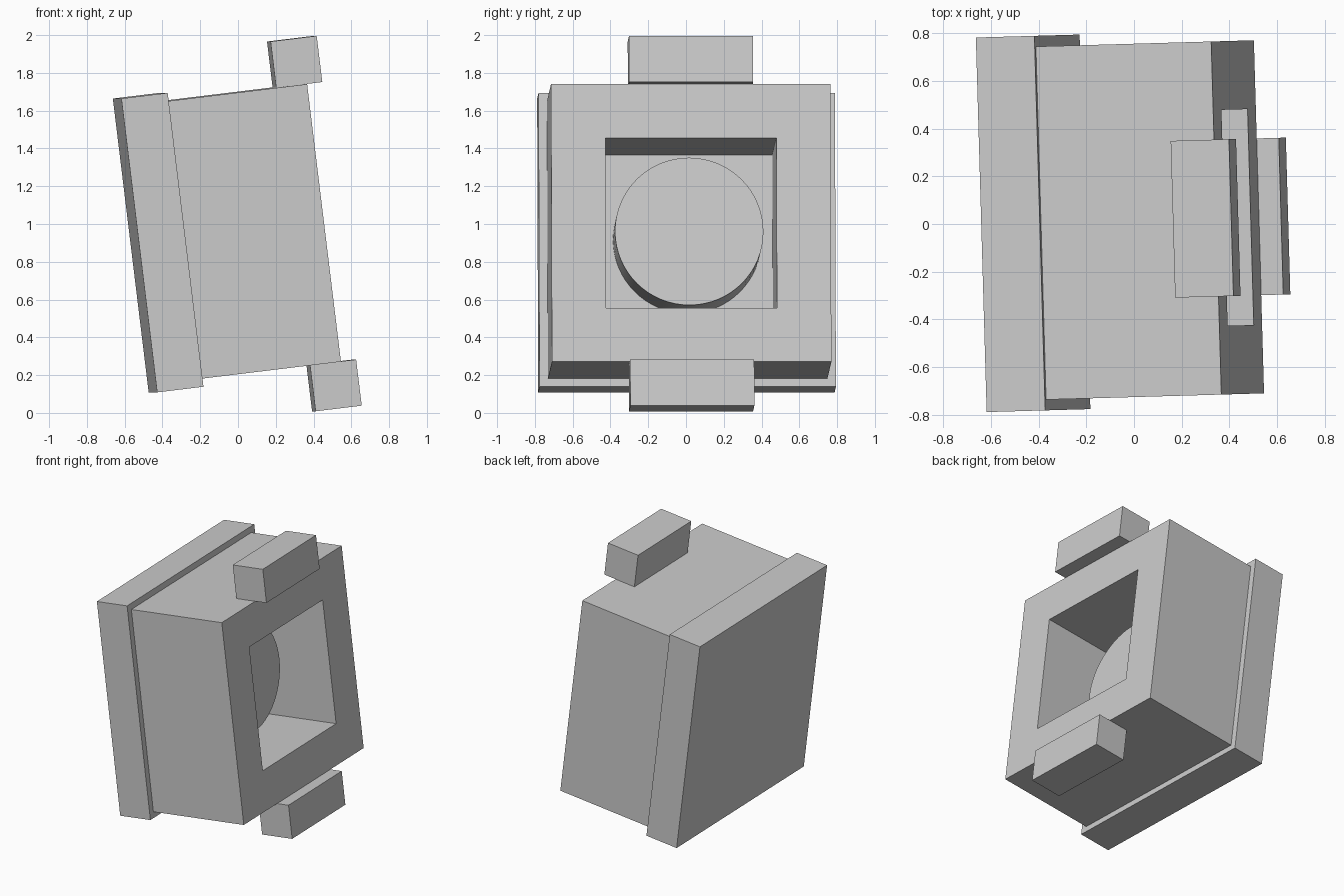
import bpy
import bmesh
from math import radians
from mathutils import Matrix, Vector, Euler

old = bpy.data.objects.get("Cube")
if old:
    bpy.data.objects.remove(old, do_unlink=True)

# One plain grey for the whole model
grey = bpy.data.materials.new("light_grey")
grey.use_nodes = True
colour = (0.6, 0.6, 0.6, 1)
grey.diffuse_color = colour
grey.node_tree.nodes["Principled BSDF"].inputs["Base Color"].default_value = colour

# Parts are built upright along local x, then leaned back and turned slightly
LEAN = (Matrix.Translation((0.067, 0.017, 0.961))
        @ Euler((0, radians(-6.95), radians(1.65))).to_matrix().to_4x4())

HALF_DEPTH = 0.37      # half the housing depth
HALF_SIZE = 0.74       # half the housing height and width
HALF_HOLE = 0.4525     # half the square opening
PLATE = 0.247          # back plate thickness
TAB = 0.246            # tab thickness


def add_part(name, bm):
    bmesh.ops.recalc_face_normals(bm, faces=bm.faces)
    mesh = bpy.data.meshes.new(name)
    bm.to_mesh(mesh)
    bm.free()
    mesh.materials.append(grey)
    ob = bpy.data.objects.new(name, mesh)
    ob.matrix_world = LEAN
    bpy.context.collection.objects.link(ob)
    return ob


def add_box(name, centre, size):
    bm = bmesh.new()
    bmesh.ops.create_cube(bm, size=1)
    bmesh.ops.scale(bm, vec=size, verts=bm.verts)
    bmesh.ops.translate(bm, vec=centre, verts=bm.verts)
    return add_part(name, bm)


# Back plate
add_box("back_plate", (-HALF_DEPTH - PLATE / 2, 0, 0), (PLATE, 1.57, 1.567))

# Housing: square tube, four square rings joined in a loop
bm = bmesh.new()
rings = []
for x, r in ((-HALF_DEPTH, HALF_SIZE), (HALF_DEPTH, HALF_SIZE),
             (HALF_DEPTH, HALF_HOLE), (-HALF_DEPTH, HALF_HOLE)):
    rings.append([bm.verts.new((x, y * r, z * r))
                  for y, z in ((-1, -1), (1, -1), (1, 1), (-1, 1))])
for i, ring in enumerate(rings):
    following = rings[(i + 1) % 4]
    for j in range(4):
        k = (j + 1) % 4
        bm.faces.new((ring[j], ring[k], following[k], following[j]))
add_part("housing", bm)

# Round plug standing on the plate inside the opening
bm = bmesh.new()
bmesh.ops.create_cone(bm, cap_ends=True, segments=64, radius1=0.393,
                      radius2=0.393, depth=HALF_DEPTH,
                      matrix=Matrix.Translation((-HALF_DEPTH / 2, 0, 0))
                      @ Matrix.Rotation(radians(90), 4, "Y"))
plug = add_part("round_plug", bm)
bpy.ops.object.select_all(action="DESELECT")
plug.select_set(True)
bpy.context.view_layer.objects.active = plug
bpy.ops.object.shade_smooth_by_angle(angle=radians(30))

# Tabs above and below the front edge
for name, side in (("top_tab", 1), ("bottom_tab", -1)):
    add_box(name, Vector((0.34, 0, side * (HALF_SIZE + TAB / 2))), (TAB, 0.657, TAB))
